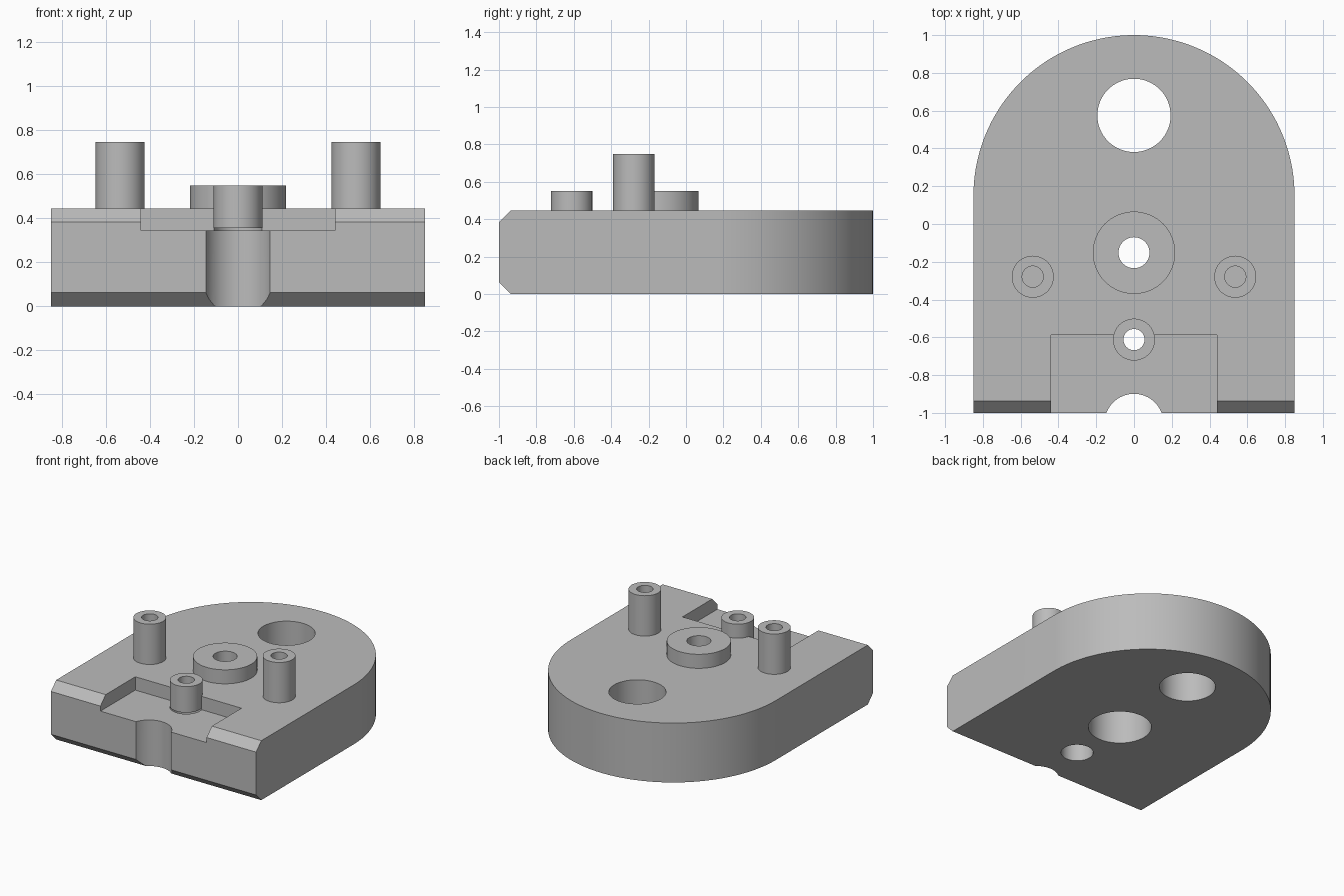
import bpy, bmesh, math
from mathutils import Matrix

if "Cube" in bpy.data.objects:
    bpy.data.objects.remove(bpy.data.objects["Cube"])

grey = bpy.data.materials.new("plain_grey")
grey.use_nodes = True
GREY = (0.5, 0.5, 0.5, 1)
grey.diffuse_color = GREY
grey.node_tree.nodes["Principled BSDF"].inputs["Base Color"].default_value = GREY

TOP = 0.445
HALF = 0.85
CHAMFER = 0.062


def make(name, bm):
    bmesh.ops.recalc_face_normals(bm, faces=bm.faces)
    mesh = bpy.data.meshes.new(name)
    bm.to_mesh(mesh)
    bm.free()
    mesh.materials.append(grey)
    obj = bpy.data.objects.new(name, mesh)
    bpy.context.collection.objects.link(obj)
    return obj


def cylinder(name, x, y, r, z0, z1):
    bm = bmesh.new()
    bmesh.ops.create_cone(bm, cap_ends=True, segments=64, radius1=r, radius2=r,
                          depth=z1 - z0,
                          matrix=Matrix.Translation((x, y, (z0 + z1) / 2)))
    return make(name, bm)


def box(name, lo, hi):
    bm = bmesh.new()
    bmesh.ops.create_cube(bm, size=1)
    for v in bm.verts:
        v.co = [a + (b - a) * (c + 0.5) for a, b, c in zip(lo, hi, v.co)]
    return make(name, bm)


def cut(obj, cutter):
    cutter.hide_render = True
    mod = obj.modifiers.new("cut", "BOOLEAN")
    mod.operation = "DIFFERENCE"
    mod.solver = "EXACT"
    mod.object = cutter
    bpy.context.view_layer.objects.active = obj
    bpy.ops.object.modifier_apply(modifier=mod.name)
    bpy.data.objects.remove(cutter)


def finish(obj):
    bpy.ops.object.select_all(action="DESELECT")
    obj.select_set(True)
    bpy.context.view_layer.objects.active = obj
    bpy.ops.object.shade_smooth_by_angle(angle=math.radians(30))


# Base plate: square front, half-round back
bm = bmesh.new()
steps = 72
outline = [(-HALF, -1), (HALF, -1)]
for i in range(steps + 1):
    a = math.pi * i / steps
    outline.append((HALF * math.cos(a), 1 - HALF + HALF * math.sin(a)))
face = bm.faces.new([bm.verts.new((x, y, 0)) for x, y in outline])
ext = bmesh.ops.extrude_face_region(bm, geom=[face])
for v in ext["geom"]:
    if isinstance(v, bmesh.types.BMVert):
        v.co.z = TOP
bmesh.ops.recalc_face_normals(bm, faces=bm.faces)

# Chamfers along the front edges
front = [e for e in bm.edges
         if all(v.co.y < -0.99 for v in e.verts)
         and abs(e.verts[0].co.x - e.verts[1].co.x) > 1]
bmesh.ops.bevel(bm, geom=front, offset=CHAMFER, segments=1, affect="EDGES")
plate = make("base_plate", bm)

# Front pocket, edge notch and the three vertical bores
cut(plate, box("pocket_cutter", (-0.44, -1.2, 0.345), (0.44, -0.587, 0.7)))
for y, r in ((-1.055, 0.156), (0.575, 0.194), (-0.152, 0.218), (-0.612, 0.111)):
    cut(plate, cylinder("bore_cutter", 0, y, r, -0.2, 0.8))
finish(plate)

# Ring bosses seated in the bores
for name, y, r, hole in (("centre_boss", -0.152, 0.218, 0.082),
                         ("front_boss", -0.612, 0.111, 0.056)):
    boss = cylinder(name, 0, y, r, 0.355, 0.55)
    cut(boss, cylinder("hole_cutter", 0, y, hole, 0, 1))
    finish(boss)

# Pair of tall posts with blind holes
for side, name in ((1, "left_post"), (-1, "right_post")):
    post = cylinder(name, side * 0.536, -0.279, 0.111, TOP - 0.02, 0.747)
    cut(post, cylinder("hole_cutter", side * 0.536, -0.279, 0.056, TOP, 1))
    finish(post)
